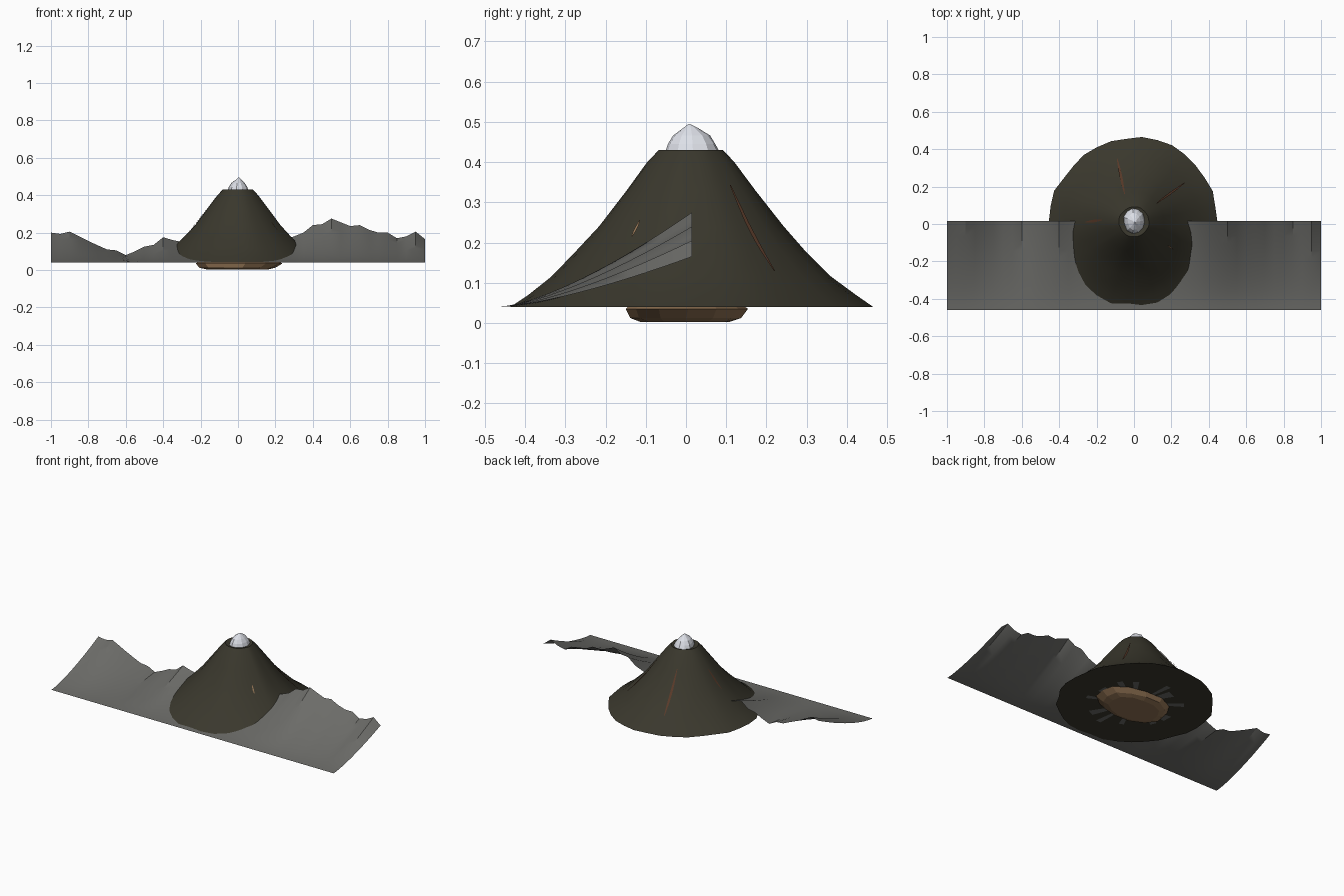
import bpy, bmesh, math, random
from mathutils import Vector

random.seed(4)
if "Cube" in bpy.data.objects:
    bpy.data.objects.remove(bpy.data.objects["Cube"], do_unlink=True)


def material(name, rgb):
    m = bpy.data.materials.new(name)
    m.use_nodes = True
    m.diffuse_color = (*rgb, 1)
    bsdf = m.node_tree.nodes["Principled BSDF"]
    bsdf.inputs["Base Color"].default_value = (*rgb, 1)
    bsdf.inputs["Roughness"].default_value = 0.9
    return m


dark = material("dark earth", (0.042, 0.039, 0.026))
grey = material("grey stone", (0.15, 0.15, 0.14))
snow = material("snow white", (0.72, 0.74, 0.8))
tan = material("tan rock", (0.29, 0.175, 0.09))
rust = material("rust brown", (0.1, 0.042, 0.022))


def finish(name, bm, mat, smooth=None):
    bmesh.ops.recalc_face_normals(bm, faces=bm.faces)
    me = bpy.data.meshes.new(name)
    bm.to_mesh(me)
    bm.free()
    me.materials.append(mat)
    ob = bpy.data.objects.new(name, me)
    bpy.context.collection.objects.link(ob)
    if smooth:
        bpy.ops.object.select_all(action='DESELECT')
        ob.select_set(True)
        bpy.context.view_layer.objects.active = ob
        bpy.ops.object.shade_smooth_by_angle(angle=math.radians(smooth))
    return ob


def loft(name, rings, sides, mat, jitter=0.0, smooth=None):
    """Rings are (z, radius x, radius y, centre x, centre y), closed at both ends."""
    bm = bmesh.new()
    ribs = [1 + random.uniform(-jitter, jitter) for _ in range(sides)]
    loops = []
    for z, rx, ry, cx, cy in rings:
        loop = []
        for i, rib in enumerate(ribs):
            a = math.tau * i / sides
            k = rib * (1 + random.uniform(-jitter, jitter) / 2)
            loop.append(bm.verts.new((cx + rx * k * math.cos(a), cy + ry * k * math.sin(a), z)))
        loops.append(loop)
    for low, high in zip(loops, loops[1:]):
        for i in range(sides):
            j = (i + 1) % sides
            bm.faces.new((low[i], low[j], high[j], high[i]))
    bm.faces.new(loops[0])
    bm.faces.new(loops[-1])
    return finish(name, bm, mat, smooth)


# Mountain: flared cone with uneven ribs
profile = [(0.04, 0.45), (0.07, 0.405), (0.115, 0.35), (0.18, 0.282), (0.24, 0.228),
           (0.33, 0.16), (0.4, 0.108), (0.43, 0.08)]
cone_rings = [(z, r, r, 0, 0.012) for z, r in profile]
loft("mountain", cone_rings + [(0.422, 0.05, 0.05, 0, 0.015)], 34, dark, 0.018, 25)

# Snow cap: faceted peak
loft("snow_cap", [(0.39, 0.065, 0.078, 0, 0.018), (0.42, 0.056, 0.07, 0, 0.018),
                  (0.445, 0.048, 0.06, 0, 0.016), (0.466, 0.034, 0.046, 0, 0.015),
                  (0.485, 0.012, 0.018, 0.004, 0.012), (0.494, 0.003, 0.003, 0.004, 0.008)],
     11, snow, 0.05)

# Rock slab under the mountain
loft("base_rock", [(0.002, 0.16, 0.11, 0, 0), (0.012, 0.2, 0.137, 0, 0),
                   (0.035, 0.235, 0.15, 0.01, 0.005), (0.06, 0.18, 0.12, 0, 0)],
     13, tan, 0.06)

# Ridge sheet: the skyline falls away to a straight front edge
skyline = [.2, .193, .205, .18, .155, .132, .11, .105, .08, .1, .125, .135, .175, .16,
           .15, .145, .14, .14, .14, .14, .14, .14, .14, .145, .15, .165, .18, .2, .24,
           .245, .275, .255, .235, .24, .215, .2, .2, .17, .18, .205, .165]
front_y, back_y, ground, rows = -0.46, 0.015, 0.04, 12
bm = bmesh.new()
grid = []
for i, h in enumerate(skyline):
    x = -1 + 2 * i / (len(skyline) - 1)
    column = []
    for r in range(rows + 1):
        t = r / rows
        column.append(bm.verts.new((x, front_y + (back_y - front_y) * t,
                                    ground + (h - ground) * t ** 1.4)))
    grid.append(column)
for a, b in zip(grid, grid[1:]):
    for r in range(rows):
        bm.faces.new((a[r], b[r], b[r + 1], a[r + 1]))
finish("ridge_sheet", bm, grey, 30)


def cone_height(r):
    for (z0, r0), (z1, r1) in zip(profile, profile[1:]):
        if r1 <= r <= r0:
            return z0 + (z1 - z0) * (r0 - r) / (r0 - r1)
    return profile[-1][0]


# Narrow gullies running down the slope
def gully(name, start, end, width, mat):
    bm = bmesh.new()
    a, b = Vector(start), Vector(end)
    side = (b - a).orthogonal().normalized() * width
    pairs = []
    steps = 8
    for i in range(steps + 1):
        t = i / steps
        p = a.lerp(b, t)
        w = side * (0.25 + 0.75 * math.sin(math.pi * t))
        z = cone_height((p - Vector((0, 0.012))).length) + 0.006
        pairs.append([bm.verts.new((*(p + w * s), z)) for s in (-1, 1)])
    for p, q in zip(pairs, pairs[1:]):
        bm.faces.new((p[0], p[1], q[1], q[0]))
    finish(name, bm, mat)


gully("back_gully", (-0.05, 0.16), (-0.09, 0.35), 0.007, rust)
gully("left_gully", (0.12, 0.11), (0.27, 0.22), 0.006, rust)
gully("right_gully", (-0.17, 0.022), (-0.26, 0.01), 0.007, rust)
gully("front_gully", (0.18, -0.115), (0.21, -0.135), 0.004, tan)

# Stone shards radiating on the underside
bm = bmesh.new()
for i in range(12):
    a = math.tau * (i + random.uniform(-0.25, 0.25)) / 12
    half = random.uniform(0.05, 0.13)
    inner, outer = 0.15, random.uniform(0.23, 0.29)
    bm.faces.new([bm.verts.new((r * math.cos(a + s), r * math.sin(a + s), 0.0385))
                  for r, s in ((inner, -half), (outer, -half), (outer, half), (inner, half))])
finish("underside_shards", bm, grey)
